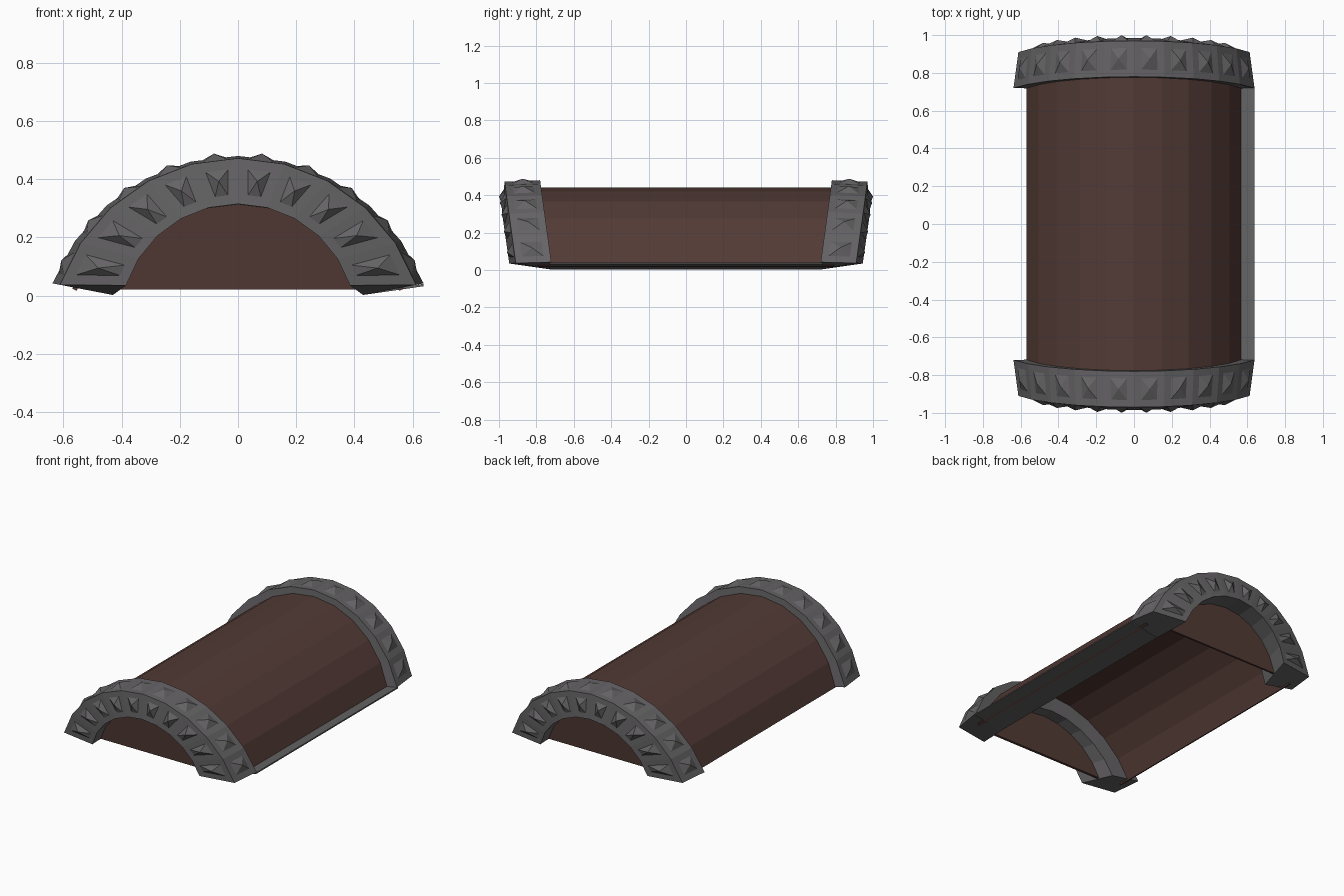
import bpy, bmesh, math

if "Cube" in bpy.data.objects:
    bpy.data.objects.remove(bpy.data.objects["Cube"])

SEG = 10


def material(name, rgb):
    m = bpy.data.materials.new(name)
    m.diffuse_color = (*rgb, 1)
    m.use_nodes = True
    m.node_tree.nodes["Principled BSDF"].inputs["Base Color"].default_value = m.diffuse_color
    return m


WOOD = material("dark_wood", (0.085, 0.043, 0.036))
IRON = material("dark_iron", (0.13, 0.125, 0.13))


def arc(half, foot, top):
    """Points (x, z) of a circular arc through both feet and the crown."""
    h = top - foot
    r = (half * half + h * h) / (2 * h)
    a = math.asin(min(1, half / r))
    return [(r * math.sin(a * (2 * i / SEG - 1)),
             top - r + r * math.cos(a * (2 * i / SEG - 1))) for i in range(SEG + 1)]


def finish(name, bm, mat):
    bmesh.ops.recalc_face_normals(bm, faces=bm.faces[:])
    me = bpy.data.meshes.new(name)
    bm.to_mesh(me)
    bm.free()
    me.materials.append(mat)
    ob = bpy.data.objects.new(name, me)
    bpy.context.collection.objects.link(ob)
    return ob


def thicken(ob, t):
    mod = ob.modifiers.new("thickness", 'SOLIDIFY')
    mod.thickness = t
    mod.offset = 0


# Curved wooden lid shell, open underneath
bm = bmesh.new()
rows = [[bm.verts.new((x, y, z)) for x, z in arc(0.562, 0.02, 0.432)] for y in (-0.79, 0.79)]
for i in range(SEG):
    bm.faces.new((rows[0][i], rows[0][i + 1], rows[1][i + 1], rows[1][i]))
thicken(finish("lid_shell", bm, WOOD), 0.016)


def iron_arch(name, s):
    """Leaning iron arch with pyramid studs on its rim and outer face."""
    bm = bmesh.new()
    # (half width, foot z, crown z, foot y, crown y)
    corners = [(0.612, 0.037, 0.472, 0.91, 0.97),    # outer front
               (0.638, 0.042, 0.48, 0.72, 0.78),     # outer back
               (0.43, 0.002, 0.312, 0.715, 0.765),   # inner back
               (0.385, 0.035, 0.315, 0.945, 0.985)]  # inner front
    loops = []
    for half, foot, top, y0, y1 in corners:
        loops.append([bm.verts.new((x, s * (y0 + (y1 - y0) * (z - foot) / (top - foot)), z))
                      for x, z in arc(half, foot, top)])
    rim, face = [], []
    for k in range(4):
        a, b = loops[k], loops[(k + 1) % 4]
        for i in range(SEG):
            f = bm.faces.new((a[i], a[i + 1], b[i + 1], b[i]))
            if k == 0:
                rim.append(f)
            if k == 3:
                face.append(f)
    for i in (0, SEG):
        bm.faces.new([l[i] for l in loops])
    bmesh.ops.recalc_face_normals(bm, faces=bm.faces[:])
    for group, inset, height in ((rim, 0.038, 0.022), (face, 0.034, 0.024)):
        bmesh.ops.inset_individual(bm, faces=group, thickness=inset, use_even_offset=True)
        bmesh.ops.poke(bm, faces=group, offset=height)
    finish(name, bm, IRON)


def end_panel(name, s):
    """Wooden board closing the end, set back inside the arch."""
    bm = bmesh.new()
    bm.faces.new([bm.verts.new((x, s * (0.82 + 0.1 * z), z)) for x, z in arc(0.45, 0.022, 0.36)])
    thicken(finish(name, bm, WOOD), 0.015)


for label, s in (("front", -1), ("back", 1)):
    iron_arch(label + "_arch", s)
    end_panel(label + "_panel", s)

# Flat iron strip under the right edge, joining the arch feet
bm = bmesh.new()
bm.faces.new([bm.verts.new(p) for p in ((0.43, -0.73, 0.006), (0.638, -0.73, 0.036),
                                        (0.638, 0.73, 0.036), (0.43, 0.73, 0.006))])
thicken(finish("edge_strip", bm, IRON), 0.008)
